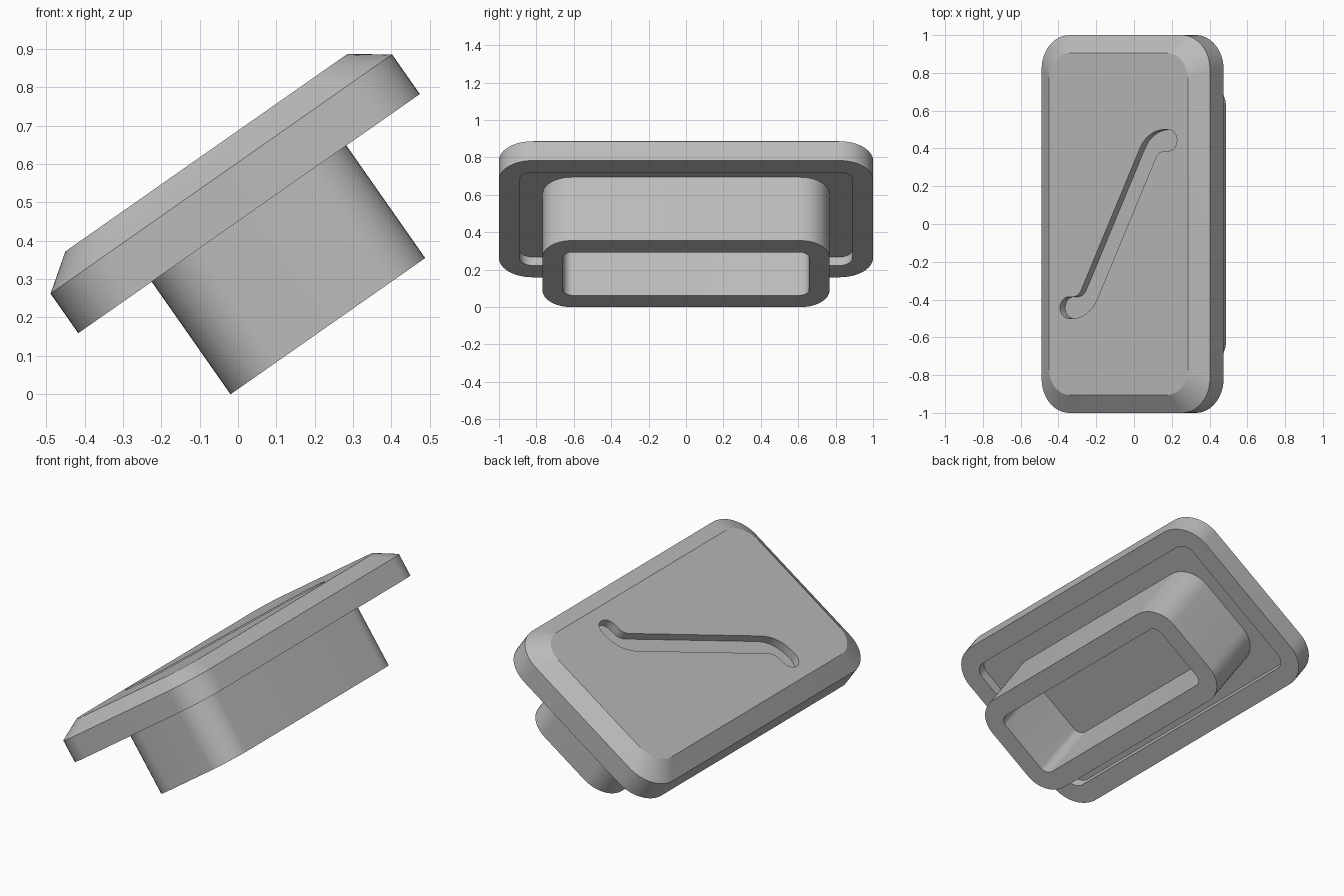
import bpy, bmesh, math
from mathutils import Vector

cube = bpy.data.objects.get("Cube")
if cube:
    bpy.data.objects.remove(cube, do_unlink=True)

TILT = math.radians(35)
MID = 0.2935             # centre of the tilted parts along the slope

grey = bpy.data.materials.new("grey")
grey.use_nodes = True
colour = (0.5, 0.5, 0.5, 1)
grey.diffuse_color = colour
grey.node_tree.nodes["Principled BSDF"].inputs["Base Color"].default_value = colour


def rounded_rect(half_x, half_y, radius, height, steps=12):
    """Closed ring of points for a rectangle with rounded corners."""
    ring = []
    for i, (sx, sy) in enumerate([(1, 1), (-1, 1), (-1, -1), (1, -1)]):
        for k in range(steps + 1):
            a = (i + k / steps) * math.pi / 2
            ring.append((MID + sx * (half_x - radius) + radius * math.cos(a),
                         sy * (half_y - radius) + radius * math.sin(a), height))
    return ring


def loft(name, rings):
    """Join matching rings into a capped solid and tilt it."""
    bm = bmesh.new()
    loops = [[bm.verts.new(p) for p in ring] for ring in rings]
    n = len(loops[0])
    for low, high in zip(loops, loops[1:]):
        for i in range(n):
            j = (i + 1) % n
            bm.faces.new((low[i], low[j], high[j], high[i]))
    bm.faces.new(loops[0])
    bm.faces.new(loops[-1])
    bmesh.ops.recalc_face_normals(bm, faces=bm.faces)
    mesh = bpy.data.meshes.new(name)
    bm.to_mesh(mesh)
    bm.free()
    mesh.materials.append(grey)
    obj = bpy.data.objects.new(name, mesh)
    bpy.context.collection.objects.link(obj)
    obj.rotation_euler.y = -TILT
    return obj


def select_only(obj):
    bpy.ops.object.select_all(action='DESELECT')
    obj.select_set(True)
    bpy.context.view_layer.objects.active = obj


def slot_outline(half_width, height):
    """Outline of a bent slot with round ends, symmetric under a half turn."""
    tip, bend = Vector((0.321, 0.443)), Vector((0.224, 0.443))
    direction = bend.normalized()
    start, end = bend - direction * 0.08, bend + Vector((0.08, 0))
    half_path = []
    for k in range(11):
        t = k / 10
        half_path.append(start * (1 - t) ** 2 + bend * 2 * t * (1 - t) + end * t * t)
    half_path.append(tip)
    path = [-p for p in reversed(half_path)] + half_path
    side = []
    for i, p in enumerate(path):
        d = (path[min(i + 1, len(path) - 1)] - path[max(i - 1, 0)]).normalized()
        side.append(p + Vector((d.y, -d.x)) * half_width)
    for k in range(1, 12):
        a = -math.pi / 2 + k * math.pi / 12
        side.append(tip + Vector((math.cos(a), math.sin(a))) * half_width)
    return [(MID + p.x, p.y, height) for p in side + [-p for p in side]]


# Cover plate: recessed underside, upright rim and sloping top border
BASE, RECESS, RIM, TOP = 0.369, 0.424, 0.495, 0.563
plate = loft("cover_plate", [
    rounded_rect(0.434, 0.89, 0.07, RECESS),
    rounded_rect(0.434, 0.89, 0.07, BASE),
    rounded_rect(0.544, 1.0, 0.18, BASE),
    rounded_rect(0.544, 1.0, 0.18, RIM),
    rounded_rect(0.449, 0.905, 0.135, TOP),
])

# Bent slot cut into the top
cutter = loft("slot_cutter", [slot_outline(0.057, TOP - 0.048),
                              slot_outline(0.057, TOP + 0.1)])
cutter.hide_render = True
cut = plate.modifiers.new("slot", 'BOOLEAN')
cut.operation = 'DIFFERENCE'
cut.solver = 'EXACT'
cut.object = cutter
select_only(plate)
bpy.ops.object.modifier_apply(modifier=cut.name)
bpy.data.objects.remove(cutter, do_unlink=True)

# Hollow stem under the plate
FOOT = 0.0105
stem = loft("hollow_stem", [
    rounded_rect(0.2, 0.657, 0.05, RECESS - 0.004),
    rounded_rect(0.2, 0.657, 0.05, FOOT),
    rounded_rect(0.31, 0.767, 0.155, FOOT),
    rounded_rect(0.31, 0.767, 0.155, RECESS + 0.01),
])

for obj in (plate, stem):
    select_only(obj)
    bpy.ops.object.shade_smooth_by_angle(angle=math.radians(25))
